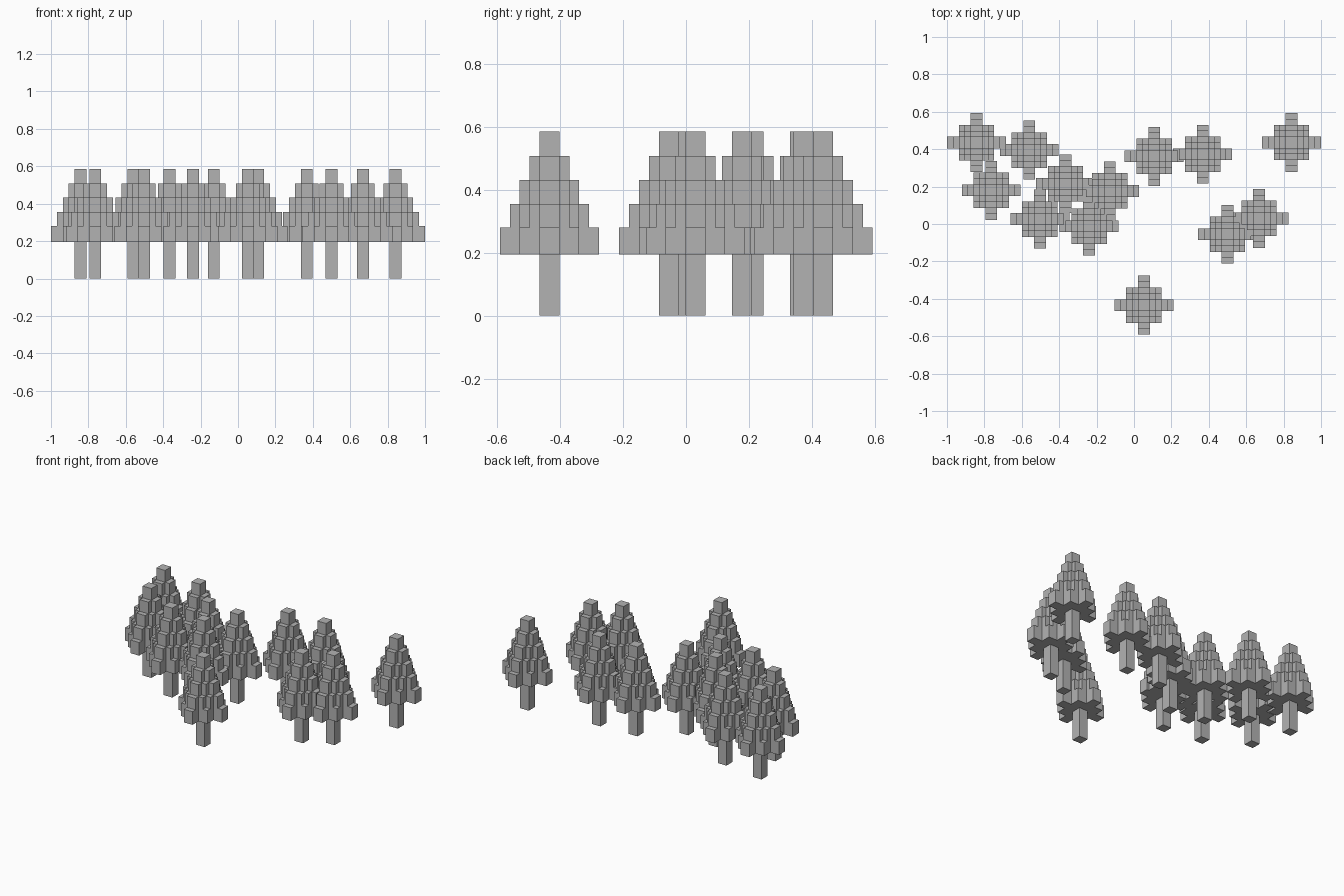
import bpy
import bmesh
from mathutils import Matrix

if "Cube" in bpy.data.objects:
    bpy.data.objects.remove(bpy.data.objects["Cube"])

U = 0.0315                                # half the width of one column
BASE = 0.194                              # underside of the foliage
TOPS = [0.585, 0.508, 0.432, 0.355, 0.28]  # column tops, centre outwards

grey = bpy.data.materials.new("plain grey")
grey.use_nodes = True
grey.diffuse_color = (0.45, 0.45, 0.45, 1)
grey.node_tree.nodes["Principled BSDF"].inputs["Base Color"].default_value = (0.45, 0.45, 0.45, 1)


def column(bm, x, y, bottom, top):
    m = Matrix.Translation((x, y, (bottom + top) / 2)) @ Matrix.Diagonal((2 * U, 2 * U, top - bottom, 1))
    bmesh.ops.create_cube(bm, size=1, matrix=m)


def tree_mesh():
    bm = bmesh.new()
    # trunk running up into the tip
    column(bm, 0, 0, 0, TOPS[0])
    # stepped arms along the four axes
    for step in range(1, 5):
        for dx, dy in ((1, 0), (-1, 0), (0, 1), (0, -1)):
            column(bm, dx * step * U, dy * step * U, BASE, TOPS[step])
    # stepped corner columns, falling two levels per step
    for i in (-2, -1, 1, 2):
        for j in (-2, -1, 1, 2):
            column(bm, i * U, j * U, BASE, TOPS[min(4, abs(i) + abs(j))])
    mesh = bpy.data.meshes.new("stepped_tree")
    bm.to_mesh(mesh)
    bm.free()
    mesh.materials.append(grey)
    return mesh


# grove of identical trees
SPOTS = [(-0.842, 0.435), (-0.56, 0.395), (-0.763, 0.18), (-0.366, 0.215),
         (-0.13, 0.177), (-0.503, 0.026), (-0.24, -0.012), (0.108, 0.362),
         (0.367, 0.373), (0.842, 0.436), (0.50, -0.055), (0.668, 0.03),
         (0.053, -0.434)]
mesh = tree_mesh()
for n, (x, y) in enumerate(SPOTS, 1):
    tree = bpy.data.objects.new(f"tree_{n}", mesh)
    tree.location = (x, y, 0)
    bpy.context.collection.objects.link(tree)
